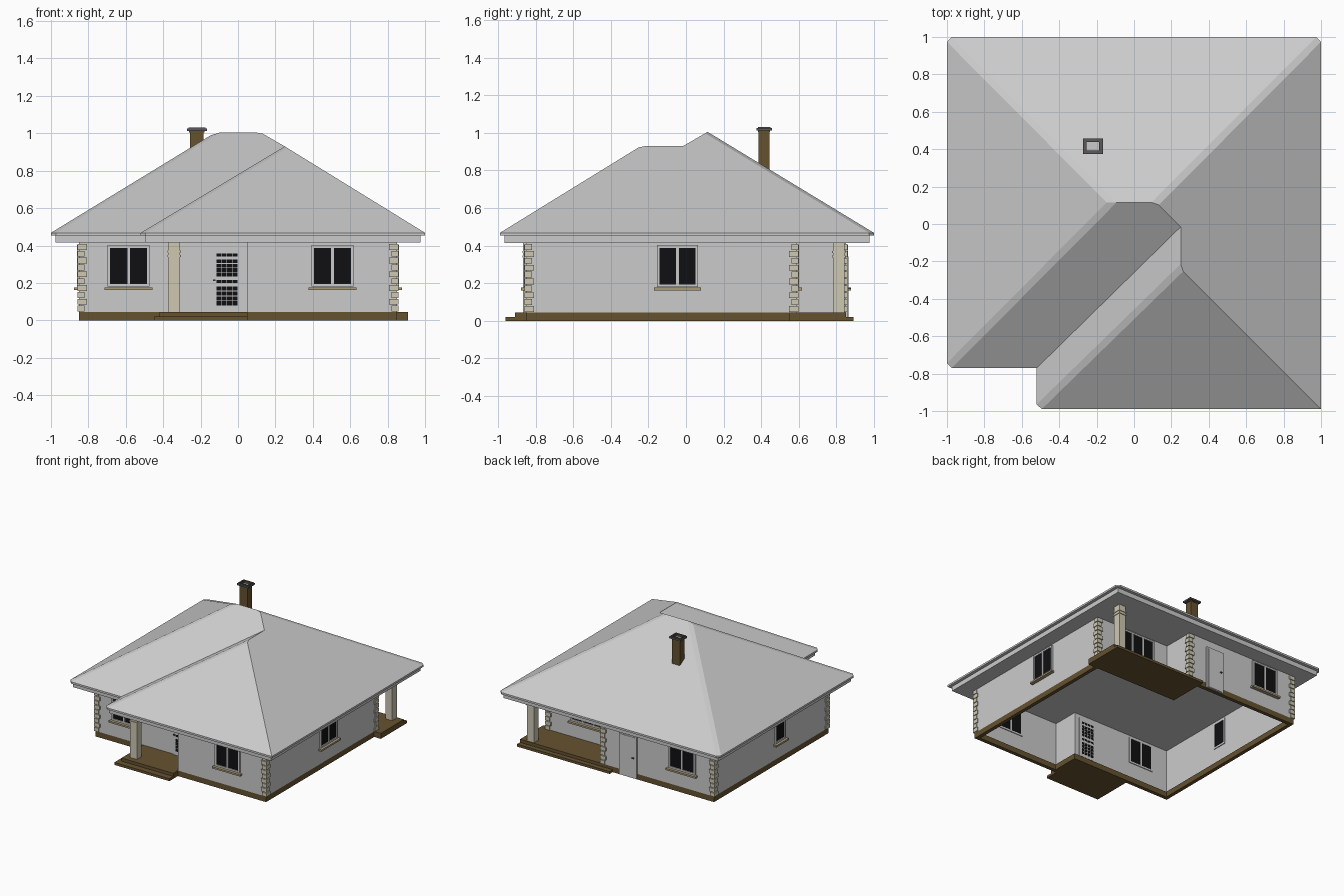
import bpy, bmesh, math
from mathutils import Matrix, Vector

if "Cube" in bpy.data.objects:
    bpy.data.objects.remove(bpy.data.objects["Cube"])


def material(name, col):
    m = bpy.data.materials.new(name)
    m.diffuse_color = (*col, 1)
    m.use_nodes = True
    m.node_tree.nodes["Principled BSDF"].inputs["Base Color"].default_value = m.diffuse_color
    return m


BROWN = material("brown_stone", (0.13, 0.085, 0.03))
CREAM = material("cream_stone", (0.62, 0.58, 0.45))
SILL = material("sill_stone", (0.40, 0.33, 0.19))
BLACK = material("dark_glass", (0.005, 0.005, 0.006))
DARK = material("cap_metal", (0.1, 0.1, 0.11))


def finish(name, bm, mat=None):
    bmesh.ops.recalc_face_normals(bm, faces=bm.faces)
    me = bpy.data.meshes.new(name)
    bm.to_mesh(me)
    bm.free()
    ob = bpy.data.objects.new(name, me)
    bpy.context.collection.objects.link(ob)
    if mat:
        me.materials.append(mat)
    return ob


def boxes(name, spans, mat=None, M=Matrix()):
    """One object from boxes given as (x0, x1, y0, y1, z0, z1)."""
    bm = bmesh.new()
    for x0, x1, y0, y1, z0, z1 in spans:
        c = Matrix.Translation(((x0 + x1) / 2, (y0 + y1) / 2, (z0 + z1) / 2))
        s = Matrix.Diagonal((x1 - x0, y1 - y0, z1 - z0, 1))
        bmesh.ops.create_cube(bm, size=1, matrix=M @ c @ s)
    return finish(name, bm, mat)


def add_prism(bm, pts, z0, z1, caps=True):
    lo = [bm.verts.new((x, y, z0)) for x, y in pts]
    hi = [bm.verts.new((x, y, z1)) for x, y in pts]
    n = len(pts)
    for i in range(n):
        j = (i + 1) % n
        bm.faces.new((lo[i], lo[j], hi[j], hi[i]))
    if caps:
        bm.faces.new(lo[::-1])
        bm.faces.new(hi)


def shell(name, pts, z0, z1, thick, mat=None):
    bm = bmesh.new()
    add_prism(bm, pts, z0, z1, caps=False)
    ob = finish(name, bm, mat)
    s = ob.modifiers.new("thickness", 'SOLIDIFY')
    s.thickness, s.offset, s.use_even_offset = thick, -1, True
    return ob


# Hollow walls on a plinth ring
plan = [(-.85, -.63), (.05, -.63), (.05, -.85), (.85, -.85),
        (.85, .59), (.17, .59), (.17, .85), (-.85, .85)]
shell("plinth", plan, 0, .045, .03, BROWN)
shell("walls", plan, .045, .416, .01)

# Hip roof with a hipped front wing
E = .468
V = [(-1, 1, E), (1, 1, E), (1, -.99, E), (-.52, -.99, E), (-.52, -.77, E), (-1, -.77, E),
     (-.12, .115, 1.005), (.12, .115, 1.005), (.25, -.24, .93), (.25, -.015, .93)]
bm = bmesh.new()
v = [bm.verts.new(p) for p in V]
for f in ((0, 6, 7, 1), (0, 5, 6), (5, 4, 9, 7, 6), (4, 3, 8, 9), (3, 2, 8), (2, 1, 7, 9, 8)):
    bm.faces.new([v[i] for i in f])
bmesh.ops.recalc_face_normals(bm, faces=bm.faces)
hips = [bm.edges.get((v[a], v[b])) for a, b in ((0, 6), (5, 6), (1, 7), (3, 8))]
bmesh.ops.bevel(bm, geom=hips, offset=.02, segments=1, affect='EDGES')
rim = [e for e in bm.edges if e.is_boundary]
new = bmesh.ops.extrude_edge_only(bm, edges=rim)["geom"]
bmesh.ops.translate(bm, vec=(0, 0, -.015), verts=[g for g in new if isinstance(g, bmesh.types.BMVert)])
bmesh.ops.edgeloop_fill(bm, edges=[e for e in bm.edges if e.is_boundary])
finish("roof", bm)

# Fascia box, its underside being soffit and ceiling
bm = bmesh.new()
add_prism(bm, [(-.975, -.745), (-.495, -.745), (-.495, -.965),
               (.975, -.965), (.975, .975), (-.975, .975)], .415, .454)
finish("fascia_and_soffit", bm)

# Corner quoins: stacked L-shaped blocks (sx, sy point outwards)
bm = bmesh.new()
for cx, cy, sx, sy in ((-.85, -.63, -1, -1), (.85, -.85, 1, -1), (.85, .59, 1, 1),
                       (.17, .85, 1, 1), (-.85, .85, -1, 1)):
    for i in range(10):
        a = -.042 if i % 2 else -.03
        b = -.03 if i % 2 else -.042
        L = [(.009, .009), (a, .009), (a, -.004), (-.004, -.004), (-.004, b), (.009, b)]
        z = .047 + i * .0367
        add_prism(bm, [(cx + sx * x, cy + sy * y) for x, y in L], z, z + .031)
finish("corner_quoins", bm, CREAM)


def place(x, y, deg):
    return Matrix.Translation((x, y, 0)) @ Matrix.Rotation(math.radians(deg), 4, 'Z')


# Windows: local x along the wall, -y outwards
def window(name, x, y, deg, w, panes, z0=.18, z1=.402):
    M, h, t = place(x, y, deg), w / 2, .014
    bars = [(-h, h, -.012, .016, z0, z0 + t), (-h, h, -.012, .016, z1 - t, z1)]
    for i in range(panes + 1):
        c = -h + t / 2 + i * (w - t) / panes
        bars.append((c - t / 2, c + t / 2, -.012, .016, z0 + t, z1 - t))
    boxes(name + "_frame", bars, None, M)
    boxes(name + "_glass", [(-h + .005, h - .005, -.005, .013, z0 + .005, z1 - .005)], BLACK, M)
    boxes(name + "_sill", [(-h - .015, h + .015, -.028, 0, z0 - .018, z0 - .004)], SILL, M)


window("front_left_window", -.585, -.63, 0, .225, 2)
window("front_wing_window", .505, -.85, 0, .225, 2)
window("right_window", .85, -.045, 90, .22, 2)
window("back_window", -.565, .85, 180, .24, 2)
window("porch_window", .465, .59, 180, .32, 3)
window("left_window", -.85, 0, -90, .13, 1)

# Glazed front door with small panes in rows
M = place(-.06, -.63, 0)
boxes("front_door", [(-.08, .08, -.008, .016, .045, .385), (-.065, .065, -.012, .018, .055, .37)], None, M)
panes = []
for z0, z1, rows in ((.08, .185, 4), (.2, .22, 1), (.235, .33, 4), (.342, .362, 1)):
    for r in range(rows):
        for c in range(4):
            p, x = (z1 - z0) / rows, -.056 + c * .029
            panes.append((x, x + .025, -.0135, .0195, z0 + r * p, z0 + (r + 1) * p - .004))
boxes("front_door_glass", panes, BLACK, M)
boxes("front_door_handle", [(-.073, -.06, -.025, -.008, .21, .217)], DARK, M)

# Plain back door
M = place(-.075, .85, 180)
boxes("back_door", [(-.08, .08, -.01, .014, .005, .355), (-.066, .066, -.014, .018, .01, .342)], None, M)
boxes("back_door_handle", [(.045, .06, -.026, -.01, .17, .178)], DARK, M)

# Porch floors with a lower step
boxes("front_porch_floor", [(-.42, .05, -.91, -.63, .02, .045), (-.45, .05, -.96, -.63, 0, .02)], BROWN)
boxes("back_porch_floor", [(.16, .91, .55, .85, .02, .045), (.07, .91, .55, .89, 0, .02)], BROWN)

# Porch columns with a banded capital
for name, x, y in (("front_porch_column", -.342, -.835), ("back_porch_column", .82, .812)):
    boxes(name, [(x - r, x + r, y - r, y + r, z0, z1) for r, z0, z1 in
                 ((.031, .045, .415), (.036, .338, .348), (.036, .362, .372))], CREAM)

# Chimney with an open rimmed cap
cx, cy = -.22, .416


def ring(ro, ri, z0, z1):
    (ax, ay), (bx, by) = ro, ri
    return [(cx - ax, cx + ax, cy - ay, cy - by, z0, z1), (cx - ax, cx + ax, cy + by, cy + ay, z0, z1),
            (cx - ax, cx - bx, cy - by, cy + by, z0, z1), (cx + bx, cx + ax, cy - by, cy + by, z0, z1)]


boxes("chimney_shaft", [(cx - .036, cx + .036, cy - .029, cy + .029, .78, 1.01)]
      + ring((.042, .032), (.033, .022), 1.004, 1.027), BROWN)
boxes("chimney_cap", ring((.053, .042), (.04, .03), 1.012, 1.025)
      + ring((.045, .034), (.036, .026), 1.018, 1.032), DARK)
boxes("chimney_flue", [(cx - .033, cx + .033, cy - .022, cy + .022, 1.0, 1.012)])
